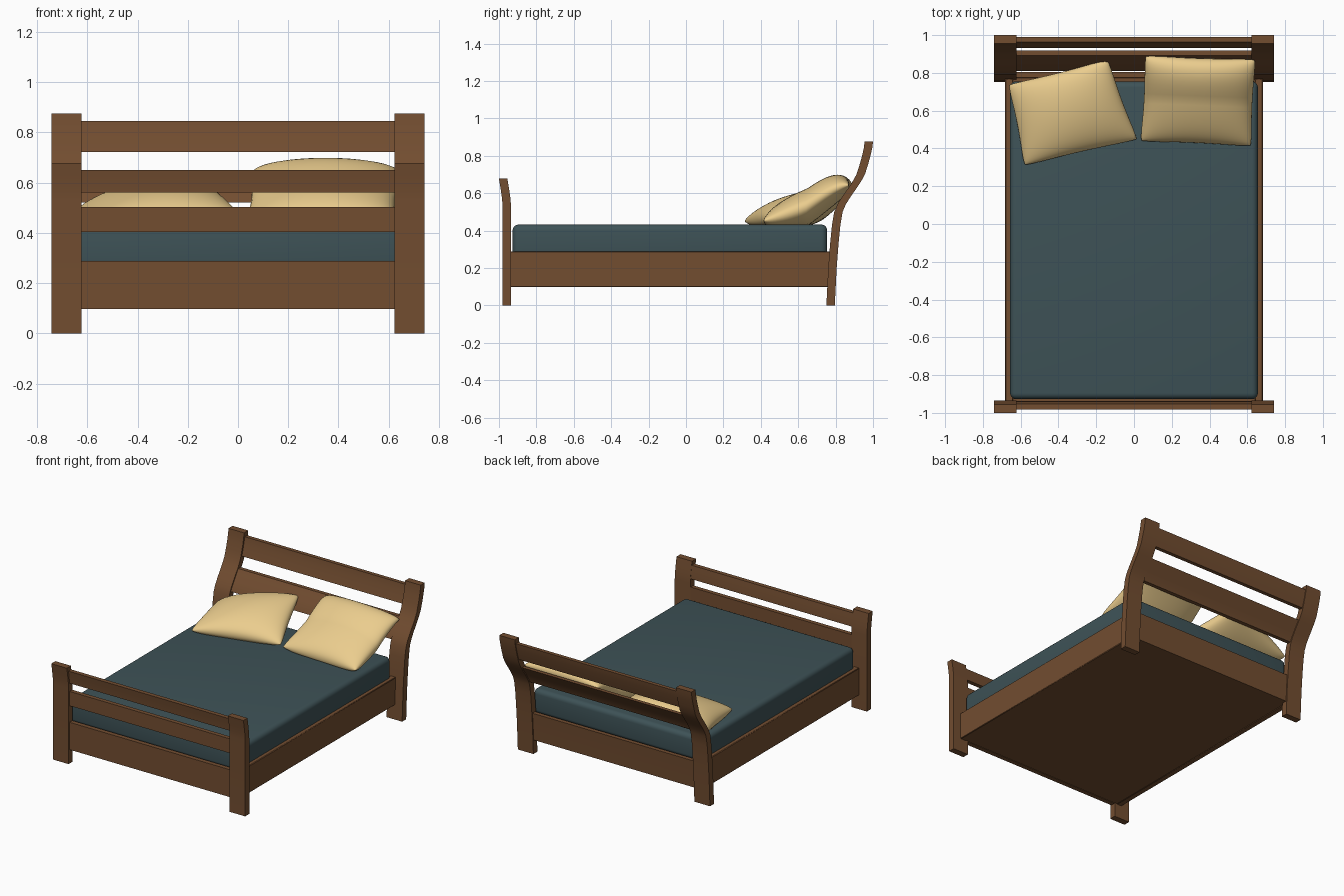
import bpy, bmesh, math

if "Cube" in bpy.data.objects:
    bpy.data.objects.remove(bpy.data.objects["Cube"])


def material(name, color):
    m = bpy.data.materials.new(name)
    m.diffuse_color = (*color, 1)
    m.use_nodes = True
    m.node_tree.nodes["Principled BSDF"].inputs["Base Color"].default_value = m.diffuse_color
    return m


WOOD = material("wood", (0.17, 0.075, 0.03))
SHEET = material("sheet", (0.048, 0.085, 0.095))
LINEN = material("linen", (0.83, 0.61, 0.27))


def finish(bm, name, mat, bevel=0, segments=1, mirror=False, angle=30):
    bmesh.ops.recalc_face_normals(bm, faces=bm.faces)
    me = bpy.data.meshes.new(name)
    bm.to_mesh(me)
    bm.free()
    ob = bpy.data.objects.new(name, me)
    bpy.context.collection.objects.link(ob)
    me.materials.append(mat)
    bpy.ops.object.select_all(action='DESELECT')
    ob.select_set(True)
    bpy.context.view_layer.objects.active = ob
    bpy.ops.object.shade_smooth_by_angle(angle=math.radians(angle))
    if mirror:
        mod = ob.modifiers.new("mirror", 'MIRROR')
        mod.use_mirror_merge = False
    if bevel:
        mod = ob.modifiers.new("bevel", 'BEVEL')
        mod.width, mod.segments = bevel, segments
        mod.limit_method = 'ANGLE'
    return ob


def box(name, lo, hi, mat, **kw):
    bm = bmesh.new()
    bmesh.ops.create_cube(bm, size=1)
    for v in bm.verts:
        v.co = [a + (b - a) * (c + 0.5) for a, b, c in zip(lo, hi, v.co)]
    return finish(bm, name, mat, **kw)


def curve_y(curve, z):
    for (y0, z0), (y1, z1) in zip(curve, curve[1:]):
        if z <= z1:
            return y0 + (y1 - y0) * (z - z0) / (z1 - z0)
    return curve[-1][0]


def curved_board(name, curve, z0, z1, x0, x1, thick, shift=0, **kw):
    """Board following a side-view centre line, extruded along x."""
    zs = [z0] + [z for _, z in curve if z0 < z < z1] + [z1]
    bm = bmesh.new()
    rows = []
    for z in zs:
        y = curve_y(curve, z) + shift
        rows.append([bm.verts.new((x0, y + s * thick / 2, z)) for s in (-1, 1)])
    faces = [bm.faces.new((a[0], a[1], b[1], b[0])) for a, b in zip(rows, rows[1:])]
    ext = bmesh.ops.extrude_face_region(bm, geom=faces, use_keep_orig=True)
    for v in ext["geom"]:
        if isinstance(v, bmesh.types.BMVert):
            v.co.x = x1
    return finish(bm, name, WOOD, **kw)


# Side-view centre lines (y, z) of the headboard and footboard
HEAD = [(.773, 0), (.783, .2), (.793, .33), (.803, .43), (.815, .5), (.832, .54),
        (.857, .58), (.885, .62), (.912, .66), (.934, .70), (.950, .75),
        (.964, .80), (.973, .84), (.9775, .875)]
FOOT = [(-.958, 0), (-.958, .53), (-.961, .57), (-.968, .62), (-.9775, .677)]

# Posts
curved_board("headboard_posts", HEAD, 0, .875, .622, .742, .045, mirror=True)
curved_board("footboard_posts", FOOT, 0, .677, .622, .742, .045, mirror=True)

# Cross rails between the posts
W = .63
curved_board("headboard_top_rail", HEAD, .722, .845, -W, W, .027, .003)
curved_board("headboard_lower_rail", HEAD, .52, .65, -W, W, .027)
curved_board("headboard_base_board", HEAD, .097, .288, -W, W, .03)
curved_board("footboard_top_rail", FOOT, .56, .65, -W, W, .03, .006)
curved_board("footboard_lower_rail", FOOT, .403, .503, -W, W, .03, .004)
curved_board("footboard_base_board", FOOT, .097, .288, -W, W, .032, .004)

# Frame and mattress
box("side_rails", (.64, -.94, .097), (.682, .77, .288), WOOD, mirror=True, bevel=.004)
box("base_panel", (-.645, -.945, .1), (.645, .775, .27), WOOD)
box("mattress", (-.656, -.927, .26), (.656, .755, .432), SHEET, bevel=.032, segments=5, angle=95)


def pillow(name, corners, bend, half):
    """Cushion over corners (front left, front right, back right, back left)."""
    n = 28
    ts = [math.sin(math.pi / 2 * (2 * i / n - 1)) for i in range(n + 1)]
    bm = bmesh.new()
    for side in (-1, 1):
        grid = []
        for v in ts:
            row = []
            for u in ts:
                r = 1 - .03 * (u * v) ** 6
                a = u * r * (1 - .035 * (1 - v * v))
                b = v * r * (1 - .035 * (1 - u * u))
                wts = ((1-a)*(1-b)/4, (1+a)*(1-b)/4, (1+a)*(1+b)/4, (1-a)*(1+b)/4)
                x, y, z = (sum(w * c[k] for w, c in zip(wts, corners)) for k in range(3))
                puff = max(0, (1 - u * u) * (1 - v * v)) ** .45
                z += bend(u, v) + side * half * puff
                row.append(bm.verts.new((x, y, max(z, .428 if side < 0 else .43))))
            grid.append(row)
        for p, q in zip(grid, grid[1:]):
            for i in range(n):
                bm.faces.new((p[i], p[i+1], q[i+1], q[i]))
    bmesh.ops.remove_doubles(bm, verts=bm.verts, dist=.0005)
    return finish(bm, name, LINEN, angle=95)


# Pillows: one lying with a raised corner, one leaning on the headboard
pillow("left_pillow",
       [(-.585, .305, .45), (.025, .445, .455), (-.135, .875, .60), (-.67, .74, .47)],
       lambda u, v: .012 * (1 - u * u), .092)
pillow("right_pillow",
       [(.03, .435, .45), (.625, .408, .45), (.648, .875, .645), (.055, .895, .645)],
       lambda u, v: -.02 * (1 - v * v) + .03 * max(0, v) * (1 - v * v) * 2, .1)
